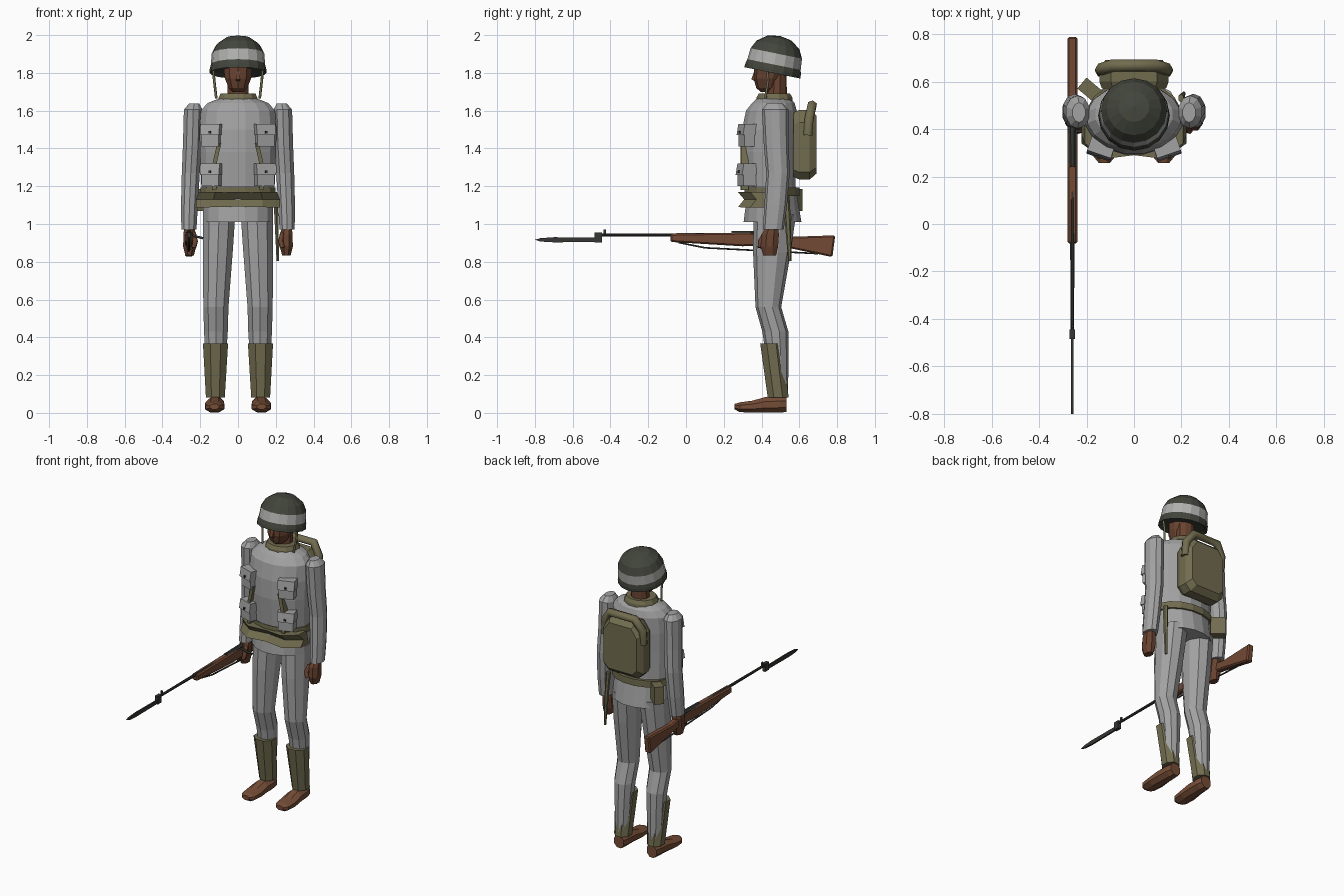
import bpy, bmesh, math
from mathutils import Matrix, Vector

def mat(name, r, g, b):
    m = bpy.data.materials.new(name)
    m.diffuse_color = (r, g, b, 1)
    return m

GREY = mat("grey cloth", 0.36, 0.36, 0.36)
BAND = mat("pale band", 0.43, 0.43, 0.42)
OLIVE = mat("olive canvas", 0.165, 0.15, 0.078)
SKIN = mat("brown skin", 0.14, 0.056, 0.03)
LEATHER = mat("brown leather", 0.18, 0.075, 0.038)
WOOD = mat("rifle wood", 0.17, 0.068, 0.036)
HELM = mat("dark green steel", 0.055, 0.06, 0.045)
METAL = mat("dark metal", 0.035, 0.038, 0.033)

def finish(name, bm, *mats):
    bmesh.ops.recalc_face_normals(bm, faces=bm.faces)
    me = bpy.data.meshes.new(name)
    bm.to_mesh(me)
    bm.free()
    for m in mats:
        me.materials.append(m)
    ob = bpy.data.objects.new(name, me)
    bpy.context.collection.objects.link(ob)
    return ob

def stack(name, rings, m):
    """Skin a list of equal point rings and cap both ends."""
    bm = bmesh.new()
    vs = [[bm.verts.new(p) for p in r] for r in rings]
    n = len(rings[0])
    for a, b in zip(vs, vs[1:]):
        for i in range(n):
            j = (i + 1) % n
            bm.faces.new((a[i], a[j], b[j], b[i]))
    bm.faces.new(vs[0])
    bm.faces.new(vs[-1])
    return finish(name, bm, m)

def loft(name, rings, m, n=10, axis='z'):
    """Rings are (cx, cy, z, rx, ry); along y they are (cx, cz, y, rx, rz)."""
    out = []
    for cx, c2, t, rx, r2 in rings:
        pts = []
        for i in range(n):
            a = 2 * math.pi * (i + 0.5) / n
            u, v = cx + rx * math.cos(a), c2 + r2 * math.sin(a)
            pts.append((u, v, t) if axis == 'z' else (u, t, v))
        out.append(pts)
    return stack(name, out, m)

def prism(name, yz, x0, x1, m):
    return stack(name, [[(x, y, z) for y, z in yz] for x in (x0, x1)], m)

def box(name, x0, x1, y0, y1, z0, z1, m):
    return prism(name, [(y0, z0), (y1, z0), (y1, z1), (y0, z1)], x0, x1, m)

def tube(name, pts, r, m):
    cu = bpy.data.curves.new(name, 'CURVE')
    cu.dimensions = '3D'
    cu.bevel_depth, cu.bevel_resolution, cu.use_fill_caps = r, 1, True
    sp = cu.splines.new('POLY')
    sp.points.add(len(pts) - 1)
    for p, q in zip(sp.points, pts):
        p.co = (*q, 1)
    cu.materials.append(m)
    ob = bpy.data.objects.new(name, cu)
    bpy.context.collection.objects.link(ob)

# Helmet: turned profile tipped backwards, with a pale band
prof = [(0.125, 0.012), (0.151, 0), (0.15, 0.02), (0.144, 0.045), (0.139, 0.105),
        (0.115, 0.152), (0.065, 0.188), (0.002, 0.2)]
bm = bmesh.new()
N = 16
rows = [[bm.verts.new((r * math.cos(2 * math.pi * i / N), r * math.sin(2 * math.pi * i / N), h))
         for i in range(N)] for r, h in prof]
for k in range(len(prof) - 1):
    for i in range(N):
        j = (i + 1) % N
        f = bm.faces.new((rows[k][i], rows[k][j], rows[k + 1][j], rows[k + 1][i]))
        f.material_index = 1 if k == 3 else 0
bm.faces.new(rows[0])
bm.faces.new(rows[-1])
bm.transform(Matrix.Translation((0, 0.457, 1.80)) @ Matrix.Rotation(-0.2, 4, 'X'))
finish("helmet", bm, HELM, BAND)

# Head, neck and collar
loft("head", [(0, 0.425, 1.70, 0.03, 0.03), (0, 0.43, 1.72, 0.052, 0.058),
              (0, 0.435, 1.77, 0.073, 0.077), (0, 0.45, 1.83, 0.08, 0.09)], SKIN, 10)
loft("neck", [(0, 0.48, 1.64, 0.06, 0.055), (0, 0.482, 1.80, 0.058, 0.05)], SKIN, 10)
prism("nose", [(0.345, 1.765), (0.37, 1.755), (0.38, 1.81), (0.362, 1.81)], -0.011, 0.011, SKIN)
loft("collar", [(0, 0.468, 1.645, 0.115, 0.1), (0, 0.468, 1.67, 0.105, 0.098),
                (0, 0.468, 1.692, 0.095, 0.085)], OLIVE, 12)

# Jacket with flared skirt
loft("jacket", [(0, 0.465, 1.665, 0.10, 0.09), (0, 0.462, 1.64, 0.165, 0.115),
                (0, 0.452, 1.60, 0.2, 0.137), (0, 0.442, 1.50, 0.208, 0.148),
                (0, 0.438, 1.38, 0.205, 0.148), (0, 0.443, 1.20, 0.198, 0.14),
                (0, 0.455, 1.17, 0.188, 0.132), (0, 0.458, 1.01, 0.188, 0.156)], GREY, 16)
loft("belt", [(0, 0.455, 1.148, 0.203, 0.148), (0, 0.455, 1.192, 0.203, 0.148)], OLIVE, 16)

# Notched pouch rig in front of the belt, narrower in the middle
sec = [(0.275, -0.042), (0.308, 0), (0.275, 0.04), (0.36, 0.04), (0.36, -0.042)]
stack("front_belt_pouches",
      [[(x * (0.93 if z > 0 else 1), y + dy, 1.13 + z * k) for y, z in sec]
       for x, dy, k in [(-0.222, 0.065, 1), (-0.13, 0, 0.98), (0, 0.015, 0.9),
                        (0.13, 0, 0.98), (0.222, 0.065, 1)]], OLIVE)

for s, side in ((1, "left"), (-1, "right")):
    # Sleeve and fist
    loft(side + "_sleeve", [(s * 0.232, 0.47, 1.638, 0.028, 0.042), (s * 0.237, 0.472, 1.605, 0.052, 0.07),
         (s * 0.242, 0.478, 1.42, 0.052, 0.066), (s * 0.25, 0.487, 1.27, 0.05, 0.062),
         (s * 0.257, 0.475, 1.1, 0.047, 0.06), (s * 0.26, 0.462, 0.97, 0.042, 0.055)], GREY, 10)
    loft(side + "_hand", [(s * 0.258, 0.455, 0.985, 0.028, 0.034), (s * 0.256, 0.446, 0.945, 0.036, 0.05),
         (s * 0.256, 0.441, 0.88, 0.037, 0.05), (s * 0.256, 0.443, 0.832, 0.024, 0.036)], SKIN, 8)
    tube(side + "_thumb", [(s * 0.235, 0.42, 0.95), (s * 0.225, 0.395, 0.91), (s * 0.235, 0.393, 0.875)],
         0.014, SKIN)
    # Trousers, gaiter and boot
    loft(side + "_trouser", [(s * 0.1, 0.47, 1.05, 0.09, 0.112), (s * 0.107, 0.455, 0.85, 0.083, 0.1),
         (s * 0.117, 0.436, 0.56, 0.07, 0.068), (s * 0.117, 0.473, 0.43, 0.066, 0.069),
         (s * 0.118, 0.483, 0.3, 0.058, 0.06), (s * 0.12, 0.49, 0.1, 0.046, 0.05)], GREY, 10)
    loft(side + "_gaiter", [(s * 0.119, 0.452, 0.367, 0.072, 0.064), (s * 0.12, 0.488, 0.082, 0.054, 0.06)],
         OLIVE, 8)
    loft(side + "_boot", [(s * 0.125, 0.033, 0.258, 0.026, 0.016), (s * 0.125, 0.03, 0.285, 0.05, 0.028),
         (s * 0.124, 0.033, 0.35, 0.056, 0.034), (s * 0.122, 0.043, 0.42, 0.052, 0.044),
         (s * 0.12, 0.045, 0.5, 0.048, 0.046), (s * 0.12, 0.045, 0.533, 0.038, 0.044)], LEATHER, 8, 'y')
    # Chest pockets: body, flap and button
    for z, row, y in ((1.41, "upper", 0.295), (1.2, "lower", 0.29)):
        p = f"{side}_{row}_pocket"
        parts = [box(p, 0.1, 0.195, y, y + 0.1, z, z + 0.1, GREY),
                 prism(p + "_flap", [(y - 0.01, z + 0.06), (y + 0.1, z + 0.06), (y + 0.1, z + 0.12),
                                     (y, z + 0.12)], 0.095, 0.2, GREY),
                 box(p + "_button", 0.14, 0.152, y - 0.016, y, z + 0.07, z + 0.082, METAL)]
        for ob in parts:   # turn the pocket to follow the chest
            ob.data.transform(Matrix.Translation((0.15, y, 0)) @ Matrix.Rotation(0.33, 4, 'Z')
                              @ Matrix.Translation((-0.15, -y, 0)))
            if s < 0:
                ob.data.transform(Matrix.Scale(-1, 4, Vector((1, 0, 0))))
                ob.data.flip_normals()
    # Harness strap and hanging chin strap
    stack(side + "_harness_strap", [[(s * (x + a), y, z) for a, y in
          ((0, 0.288), (0.022, 0.292), (0.022, 0.33), (0, 0.33))]
          for x, z in ((0.088, 1.43), (0.115, 1.31), (0.115, 1.18))], OLIVE)
    tube(side + "_chin_strap", [(s * 0.132, 0.43, 1.83), (s * 0.126, 0.435, 1.76), (s * 0.115, 0.42, 1.665)],
         0.007, OLIVE)

# Backpack with chamfered back, and a bed roll over its top
def pack_ring(k, y):
    pts = [(-0.15, 1.27), (-0.11, 1.23), (0.11, 1.23), (0.15, 1.27),
           (0.15, 1.54), (0.1, 1.61), (-0.1, 1.61), (-0.15, 1.54)]
    return [(x * k, y, 1.42 + (z - 1.42) * k) for x, z in pts]
stack("backpack", [pack_ring(0.9, 0.57), pack_ring(0.97, 0.6), pack_ring(0.97, 0.655),
                   pack_ring(0.8, 0.692)], OLIVE)
tube("bed_roll", [(-0.138, 0.645, 1.47), (-0.138, 0.652, 1.56), (-0.09, 0.668, 1.63),
                  (0.09, 0.668, 1.63), (0.138, 0.652, 1.56), (0.138, 0.645, 1.47)], 0.027, OLIVE)

# Hip pouch and scabbard
hip = box("hip_pouch", -0.045, 0.045, -0.03, 0.03, 1.07, 1.185, OLIVE)
hip.data.transform(Matrix.Translation((-0.185, 0.565, 0)) @ Matrix.Rotation(-0.7, 4, 'Z'))
loft("scabbard", [(0.198, 0.53, 1.15, 0.013, 0.018), (0.205, 0.54, 1.0, 0.012, 0.016),
                  (0.21, 0.55, 0.805, 0.007, 0.009)], OLIVE, 6)

# Rifle: stock, receiver, barrel, sight, sling
X = -0.26
stock = prism("rifle_stock", [(-0.083, 0.905), (-0.083, 0.948), (0.33, 0.955), (0.47, 0.945),
              (0.55, 0.932), (0.79, 0.94), (0.775, 0.825), (0.55, 0.872), (0.45, 0.888), (0.3, 0.882)],
              X - 0.021, X + 0.021, WOOD)
bv = stock.modifiers.new("soft_edges", 'BEVEL')
bv.width, bv.segments = 0.008, 1
loft("rifle_receiver", [(X, 0.945, 0.24, 0.016, 0.018), (X, 0.948, 0.41, 0.018, 0.018)], METAL, 8, 'y')
tube("rifle_bolt_handle", [(X, 0.39, 0.945), (-0.215, 0.39, 0.932), (-0.185, 0.395, 0.925)], 0.007, METAL)
box("rifle_trigger_guard", X - 0.008, X + 0.008, 0.37, 0.46, 0.862, 0.885, METAL)
loft("rifle_barrel", [(X, 0.942, -0.485, 0.008, 0.008), (X, 0.942, 0.25, 0.011, 0.011)], METAL, 8, 'y')
box("rifle_front_sight", X - 0.004, X + 0.004, -0.436, -0.424, 0.94, 0.971, METAL)
tube("rifle_sling", [(X, -0.04, 0.902), (X, 0.1, 0.874), (X, 0.45, 0.856), (X, 0.7, 0.843)], 0.005, METAL)

# Bayonet under the muzzle
box("bayonet_guard", X - 0.011, X + 0.011, -0.485, -0.445, 0.903, 0.955, METAL)
prism("bayonet_blade", [(-0.445, 0.905), (-0.445, 0.928), (-0.7, 0.93), (-0.77, 0.925),
                        (-0.8, 0.917), (-0.77, 0.907), (-0.7, 0.903)], X - 0.005, X + 0.005, METAL)
